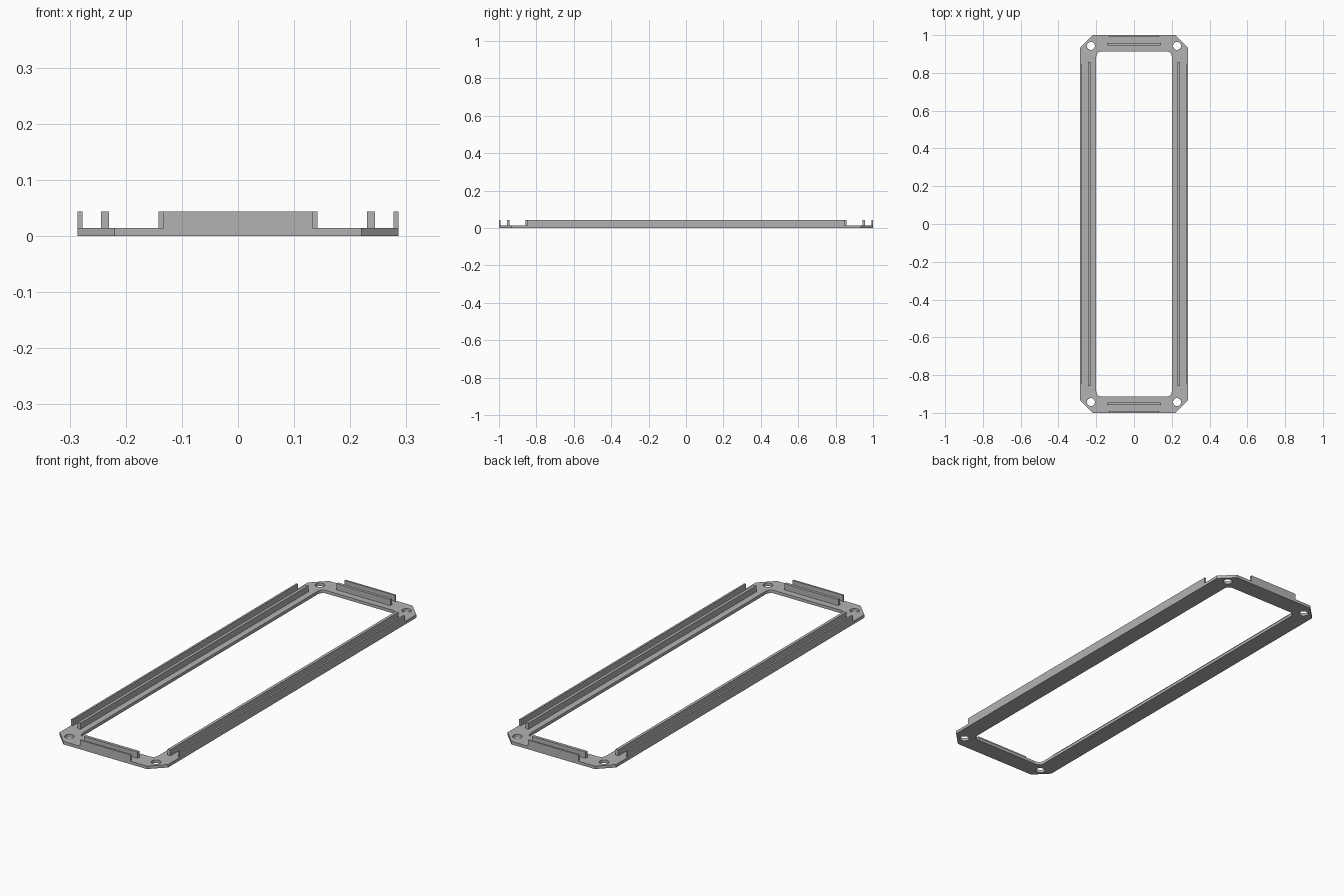
import bpy
import bmesh
from math import cos, sin, pi, radians

if "Cube" in bpy.data.objects:
    bpy.data.objects.remove(bpy.data.objects["Cube"], do_unlink=True)

# Main sizes
HALF_X, HALF_Y = 0.286, 1.0
BASE_H, WALL_TOP = 0.0145, 0.0437
CHAMFER = 0.066

grey = bpy.data.materials.new("plain_grey")
grey.use_nodes = True
colour = (0.45, 0.45, 0.45, 1)
grey.diffuse_color = colour
grey.node_tree.nodes["Principled BSDF"].inputs["Base Color"].default_value = colour


def arc(cx, cy, r, start, sweep, steps):
    return [(cx + r * cos(start + sweep * i / steps),
             cy + r * sin(start + sweep * i / steps)) for i in range(steps + 1)]


def rounded_rect(hx, hy, r, steps):
    """Corner arcs in order; a single step gives a chamfer."""
    pts = []
    for k, (sx, sy) in enumerate([(1, 1), (-1, 1), (-1, -1), (1, -1)]):
        pts += arc(sx * (hx - r), sy * (hy - r), r, k * pi / 2, pi / 2, steps)
    return pts


def plate(name, outlines, height):
    """Extrude a flat outline with holes into a solid plate."""
    curve = bpy.data.curves.new(name, 'CURVE')
    curve.dimensions = '2D'
    curve.fill_mode = 'BOTH'
    curve.extrude = height / 2
    for pts in outlines:
        spline = curve.splines.new('POLY')
        spline.points.add(len(pts) - 1)
        for p, (x, y) in zip(spline.points, pts):
            p.co = (x, y, 0, 1)
        spline.use_cyclic_u = True
    temp = bpy.data.objects.new(name, curve)
    bpy.context.collection.objects.link(temp)
    graph = bpy.context.evaluated_depsgraph_get()
    mesh = bpy.data.meshes.new_from_object(temp.evaluated_get(graph))
    bpy.data.objects.remove(temp, do_unlink=True)
    bpy.data.curves.remove(curve)

    bm = bmesh.new()
    bm.from_mesh(mesh)
    bmesh.ops.translate(bm, verts=bm.verts, vec=(0, 0, height / 2))
    bmesh.ops.remove_doubles(bm, verts=bm.verts, dist=1e-5)
    bmesh.ops.recalc_face_normals(bm, faces=bm.faces)
    bm.to_mesh(mesh)
    bm.free()
    mesh.materials.clear()
    mesh.materials.append(grey)
    obj = bpy.data.objects.new(name, mesh)
    bpy.context.collection.objects.link(obj)
    return obj


def wall(name, x0, x1, y0, y1):
    """Upright rib standing on the base plate."""
    bpy.ops.mesh.primitive_cube_add(
        size=1, location=((x0 + x1) / 2, (y0 + y1) / 2, (BASE_H + WALL_TOP) / 2))
    obj = bpy.context.object
    obj.name = name
    obj.scale = (abs(x1 - x0), abs(y1 - y0), WALL_TOP - BASE_H)
    bpy.ops.object.transform_apply(location=False, rotation=False, scale=True)
    obj.data.materials.append(grey)


# Base frame: chamfered outside, rounded opening, four screw holes
outlines = [rounded_rect(HALF_X, HALF_Y, CHAMFER, 1),
            rounded_rect(0.2, 0.913, 0.027, 6)]
for sx in (-1, 1):
    for sy in (-1, 1):
        outlines.append(arc(sx * 0.228, sy * 0.943, 0.021, 0, 2 * pi, 32)[:-1])
frame = plate("base_frame", outlines, BASE_H)
bpy.context.view_layer.objects.active = frame
frame.select_set(True)
bpy.ops.object.shade_smooth_by_angle(angle=radians(30))

# Paired ribs along the long sides and the short ends
for side, s in (("left", 1), ("right", -1)):
    wall(side + "_outer_rib", s * 0.277, s * HALF_X, -0.847, 0.847)
    wall(side + "_inner_rib", s * 0.23, s * 0.244, -0.858, 0.858)
for end, s in (("back", 1), ("front", -1)):
    wall(end + "_outer_rib", -0.133, 0.133, s * 0.991, s * HALF_Y)
    wall(end + "_inner_rib", -0.142, 0.142, s * 0.944, s * 0.958)
